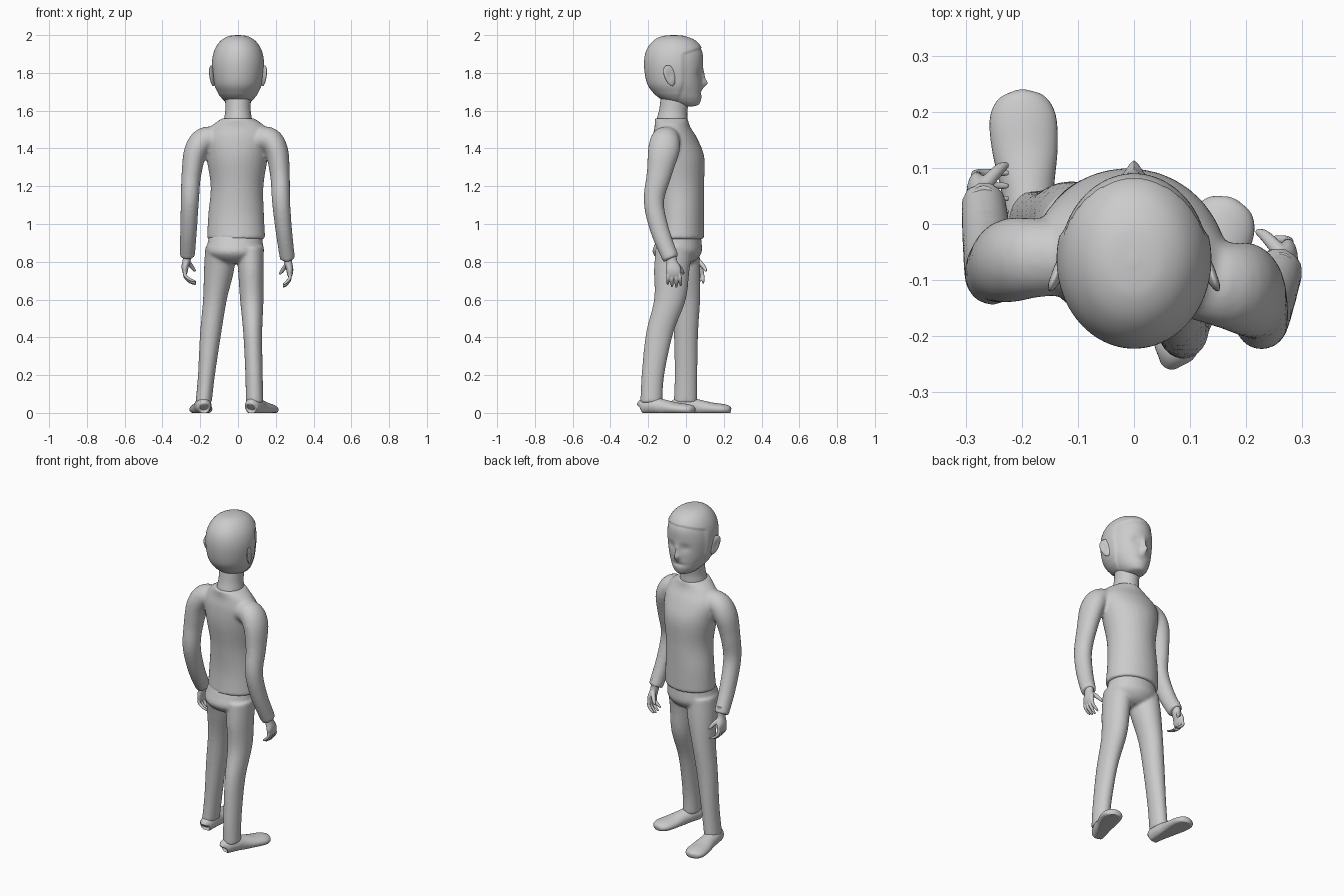
import bpy, bmesh, math
from mathutils import Vector, Matrix

cube = bpy.data.objects.get("Cube")
if cube:
    bpy.data.objects.remove(cube, do_unlink=True)

grey = bpy.data.materials.new("plain_grey")
grey.use_nodes = True
grey.diffuse_color = (0.6, 0.6, 0.6, 1)
grey.node_tree.nodes["Principled BSDF"].inputs["Base Color"].default_value = grey.diffuse_color


def smooth_rows(rows, steps):
    """Catmull-Rom interpolation through rows of numbers."""
    pts = [rows[0]] + list(rows) + [rows[-1]]
    out = []
    for i in range(1, len(pts) - 2):
        for s in range(steps):
            t = s / steps
            out.append([0.5 * (2 * b + (c - a) * t + (2 * a - 5 * b + 4 * c - d) * t * t
                               + (3 * b - a - 3 * c + d) * t ** 3)
                        for a, b, c, d in zip(*pts[i - 1:i + 3])])
    return out + [list(rows[-1])]


def loft(bm, rows, ref=None, twist=0, sides=32, steps=5):
    """Rings of (x, y, z, half width, half depth); level, or square to the path if ref is given."""
    rows = smooth_rows(rows, steps)
    rings = []
    for i, (x, y, z, a, b) in enumerate(rows):
        u, v = Vector((1, 0, 0)), Vector((0, 1, 0))
        if ref:
            lo, hi = rows[max(i - 1, 0)], rows[min(i + 1, len(rows) - 1)]
            t = (Vector(hi[:3]) - Vector(lo[:3])).normalized()
            v = (Vector(ref) - t * t.dot(Vector(ref))).normalized()
            u = v.cross(t)
        turn = Matrix.Rotation(math.radians(twist), 3, "Z")
        ring = []
        for k in range(sides):
            ang = math.tau * k / sides
            off = turn @ (u * a * math.cos(ang) + v * b * math.sin(ang))
            ring.append(bm.verts.new(Vector((x, y, z)) + off))
        rings.append(ring)
    for r, s in zip(rings, rings[1:]):
        for k in range(sides):
            n = (k + 1) % sides
            bm.faces.new((r[k], r[n], s[n], s[k]))
    bm.faces.new(rings[0][::-1])
    bm.faces.new(rings[-1])


def finish(bm, name, voxel=0, smoothing=0, angle=50):
    bmesh.ops.recalc_face_normals(bm, faces=bm.faces)
    mesh = bpy.data.meshes.new(name)
    bm.to_mesh(mesh)
    bm.free()
    mesh.materials.append(grey)
    ob = bpy.data.objects.new(name, mesh)
    bpy.context.collection.objects.link(ob)
    bpy.ops.object.select_all(action="DESELECT")
    ob.select_set(True)
    bpy.context.view_layer.objects.active = ob
    if voxel:
        rem = ob.modifiers.new("blend", "REMESH")
        rem.mode = "VOXEL"
        rem.voxel_size = voxel
        rem.use_smooth_shade = True
        sm = ob.modifiers.new("relax", "SMOOTH")
        sm.factor, sm.iterations = 0.5, smoothing
    else:
        bpy.ops.object.shade_smooth_by_angle(angle=math.radians(angle))
    return ob


def bump(v, x, z, sx, sz):
    return math.exp(-((v.x - x) / sx) ** 2 - ((v.z - z) / sz) ** 2)


# Head: z, back, front, half width
skull = [(1.622, 0.0, .035, .015), (1.632, -.06, .066, .05), (1.66, -.125, .08, .08),
         (1.70, -.17, .084, .103), (1.75, -.202, .085, .122), (1.84, -.216, .09, .132),
         (1.91, -.207, .086, .122), (1.96, -.175, .055, .093), (1.987, -.13, .0, .053),
         (1.994, -.075, -.055, .008)]
bm = bmesh.new()
loft(bm, [(0, (b + f) / 2, z, w, (f - b) / 2) for z, b, f, w in skull], sides=96, steps=10)
bm.normal_update()
for v in bm.verts:
    p, n = v.co.copy(), v.normal.copy()
    if p.y > 0:                                     # nose, eye hollows, mouth and chin
        v.co.y += .027 * bump(p, 0, 1.745, .016, .022) + .012 * bump(p, 0, 1.785, .013, .03)
        for s in (-1, 1):
            v.co.y -= .009 * bump(p, s * .045, 1.80, .028, .025)
        v.co.y -= .006 * bump(p, 0, 1.695, .04, .012)
    hairline = max(0, min(1, (p.z - 1.90) / .04)) * .12 - .01 - .3 * max(0, 1.75 - p.z)
    edge = max(0, min(1, (hairline - p.y) / .012)) * max(0, min(1, (p.z - 1.64) / .05))
    v.co += n * .006 * edge                          # raised hair cap
finish(bm, "head")

# Ears
for side, label in ((1, "left"), (-1, "right")):
    bm = bmesh.new()
    bmesh.ops.create_uvsphere(bm, u_segments=24, v_segments=16, radius=1)
    for v in bm.verts:
        c = v.co
        dent = .5 * math.exp(-(c.y ** 2 + c.z ** 2) * 4) if c.x > 0 else 0
        c.y *= 1 + .2 * c.z
        v.co = Vector(((c.x - dent) * .013, c.y * .031, c.z * .055))
        v.co.x -= v.co.y * .35
        v.co.y -= v.co.z * .2
        v.co = Vector((side * (.136 + v.co.x + v.co.z * .1), v.co.y - .085, v.co.z + 1.785))
    finish(bm, label + "_ear")

# Neck
bm = bmesh.new()
loft(bm, [(0, -.078, 1.5, .082, .085), (0, -.073, 1.56, .073, .08), (0, -.066, 1.61, .067, .075),
          (0, -.05, 1.7, .07, .08)])
finish(bm, "neck")

# Shirt: trunk and sleeves blended together
bm = bmesh.new()
loft(bm, [(-.01, -.03, .92, .155, .125), (-.01, -.025, 1.05, .148, .12), (-.005, -.03, 1.2, .14, .125),
          (-.005, -.04, 1.35, .163, .137), (-.005, -.058, 1.45, .175, .118),
          (0, -.072, 1.515, .145, .093), (0, -.078, 1.56, .084, .088)], twist=-8)
right_arm = [(-.06, -.06, 1.43, .06, .065), (-.165, -.06, 1.45, .066, .07), (-.222, -.065, 1.39, .062, .075),
             (-.247, -.078, 1.26, .052, .062), (-.255, -.085, 1.12, .048, .055),
             (-.262, -.03, .96, .044, .05), (-.268, .04, .83, .04, .044)]
left_arm = [(.06, -.09, 1.43, .06, .065), (.155, -.108, 1.45, .066, .075), (.203, -.118, 1.39, .062, .083),
            (.222, -.143, 1.26, .052, .066), (.228, -.17, 1.12, .048, .054),
            (.242, -.14, .97, .044, .05), (.262, -.08, .815, .04, .044)]
for arm in (right_arm, left_arm):
    loft(bm, arm, ref=(0, 1, 0))
finish(bm, "shirt", .009, 6)

# Trousers: pelvis and legs blended together
bm = bmesh.new()
loft(bm, [(-.01, -.03, .97, .135, .105), (-.015, -.04, .9, .146, .123), (-.018, -.047, .85, .15, .13),
          (-.018, -.045, .81, .11, .1), (-.015, -.04, .79, .05, .06)])
loft(bm, [(-.095, -.035, .88, .078, .1), (-.1, -.015, .76, .08, .09), (-.122, 0, .6, .063, .075),
          (-.145, 0, .42, .056, .064), (-.167, 0, .2, .045, .06), (-.182, -.003, .055, .043, .062)])
loft(bm, [(.065, -.06, .88, .072, .1), (.068, -.075, .76, .068, .094), (.073, -.085, .6, .062, .084),
          (.078, -.14, .42, .05, .072), (.085, -.175, .2, .046, .06), (.088, -.183, .055, .047, .058)])
finish(bm, "trousers", .008, 6)

# Shoes: distance along the foot, height, half width, half height
shoe = [(-.064, .03, .015, .02), (-.055, .034, .036, .04), (0, .038, .045, .045), (.06, .03, .047, .042),
        (.13, .022, .058, .034), (.19, .018, .059, .03), (.225, .015, .042, .024), (.238, .013, .012, .012)]
for label, x, y, heading in (("right", -.185, 0, 4), ("left", .09, -.178, -21)):
    bm = bmesh.new()
    loft(bm, [(0, d, z, a, b) for d, z, a, b in shoe], ref=(0, 0, 1))
    bmesh.ops.rotate(bm, verts=bm.verts, matrix=Matrix.Rotation(math.radians(heading), 3, "Z"))
    for v in bm.verts:
        v.co = Vector((v.co.x + x, v.co.y + y, max(0, v.co.z)))
    finish(bm, label + "_shoe", angle=40)

# Hands: palm, four curled fingers and a thumb, as offsets from the wrist
for label, side, wrist, curl in (("left", 1, (.262, -.075, .815), .024), ("right", -1, (-.268, .044, .83), .045)):
    bm = bmesh.new()

    def limb(rows):
        loft(bm, [(wrist[0] + side * x, wrist[1] + y, wrist[2] + z, a, b) for x, y, z, a, b in rows],
             ref=(0, 1, 0), sides=16)

    limb([(0, -.005, .05, .026, .03), (.002, 0, -.01, .022, .028), (.012, .008, -.055, .019, .04),
          (.012, .01, -.085, .014, .038), (.01, .01, -.095, .008, .03)])
    for k, length in enumerate((.055, .066, .07, .062)):
        y = -.018 + k * .019
        limb([(.012, y, -.075, .01, .01), (.012, y * 1.15, -.08 - length * .4, .009, .009),
              (-curl * .3, y * 1.2, -.08 - length * .8, .008, .008),
              (-curl, y * 1.2, -.08 - length, .005, .005)])
    limb([(.002, .02, -.025, .014, .014), (-.015, .04, -.045, .012, .012),
          (-.03, .055, -.065, .01, .01), (-.042, .062, -.08, .006, .006)])
    finish(bm, label + "_hand", .0035, 3)
